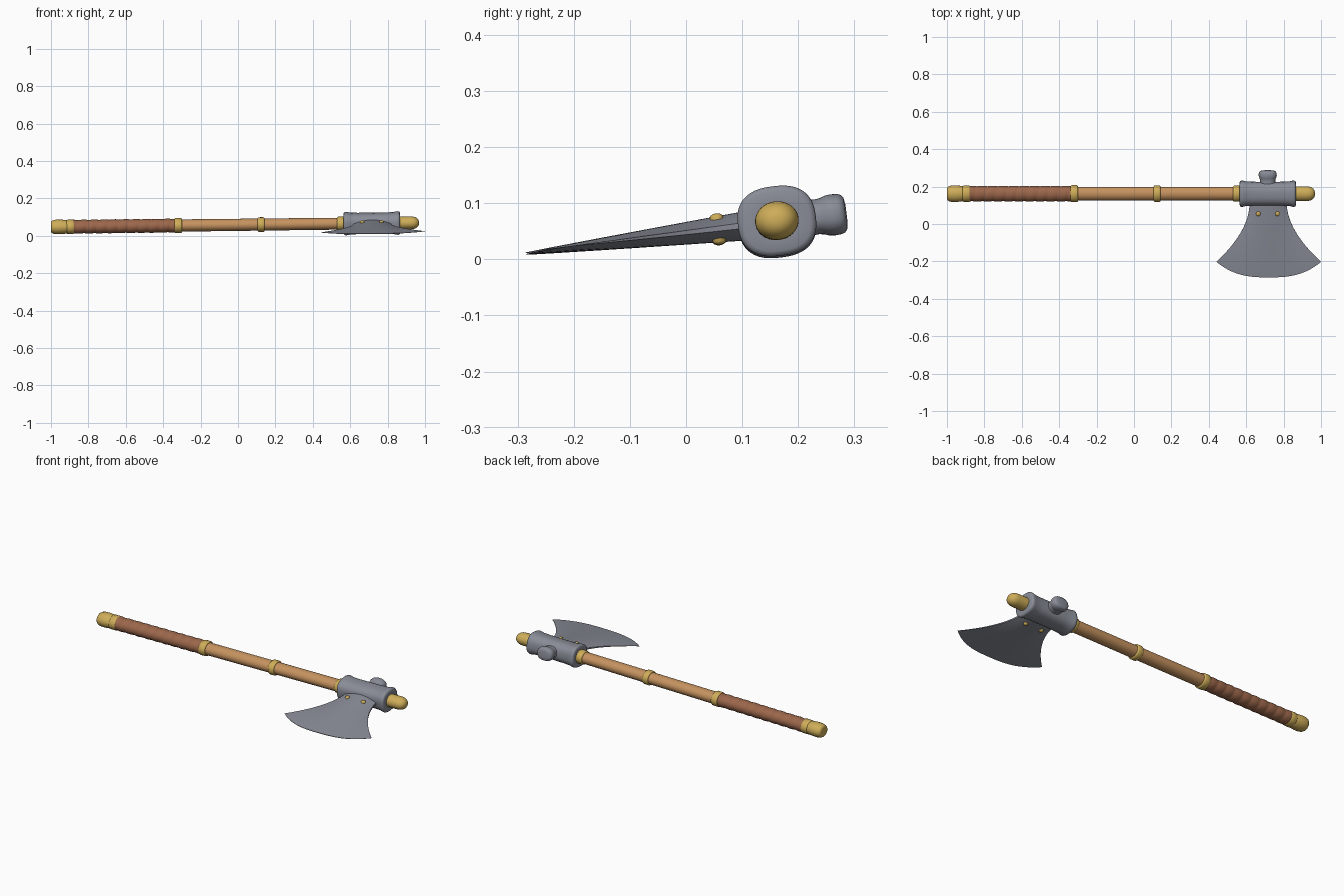
import bpy, math
from mathutils import Matrix, Vector

if "Cube" in bpy.data.objects:
    bpy.data.objects.remove(bpy.data.objects["Cube"])

def material(name, rgb):
    m = bpy.data.materials.new(name)
    m.diffuse_color = (*rgb, 1)
    m.use_nodes = True
    m.node_tree.nodes["Principled BSDF"].inputs["Base Color"].default_value = m.diffuse_color
    return m

GOLD = material("brass", (0.62, 0.42, 0.10))
WOOD = material("wood", (0.56, 0.29, 0.115))
LEATHER = material("leather", (0.33, 0.135, 0.07))
STEEL = material("steel", (0.25, 0.265, 0.31))

# The axe is built along x around its handle axis, then laid on the ground
LAY = (Matrix.Translation((0, 0.162, 0.0585)) @ Matrix.Rotation(-0.0115, 4, 'Y')
       @ Matrix.Rotation(math.radians(7.2), 4, 'X'))

def rings_object(name, rings, mat, angle=40):
    n = len(rings[0])
    verts = [LAY @ Vector(p) for r in rings for p in r]
    faces = []
    for i in range(len(rings) - 1):
        for j in range(n):
            k = (j + 1) % n
            faces.append((i*n + j, i*n + k, (i+1)*n + k, (i+1)*n + j))
    faces.append(tuple(reversed(range(n))))
    faces.append(tuple(range((len(rings)-1)*n, len(rings)*n)))
    me = bpy.data.meshes.new(name)
    me.from_pydata(verts, [], faces)
    me.materials.append(mat)
    ob = bpy.data.objects.new(name, me)
    bpy.context.collection.objects.link(ob)
    bpy.ops.object.select_all(action='DESELECT')
    ob.select_set(True)
    bpy.context.view_layer.objects.active = ob
    bpy.ops.object.mode_set(mode='EDIT')
    bpy.ops.mesh.select_all(action='SELECT')
    bpy.ops.mesh.normals_make_consistent(inside=False)
    bpy.ops.object.mode_set(mode='OBJECT')
    bpy.ops.object.shade_smooth_by_angle(angle=math.radians(angle))
    return ob

def lathe(name, profile, mat, ratio=0.88, power=2.0, segs=36, ripple=None,
          place=Matrix.Identity(4), angle=40):
    """Lofts (x, radius) stations; ratio squashes z, power squares the section."""
    rings = []
    for x, r in profile:
        ring = []
        for j in range(segs):
            a = 2 * math.pi * j / segs
            c, s = math.cos(a), math.sin(a)
            rr = r + (ripple(x, a) if ripple else 0)
            y = math.copysign(abs(c) ** (2/power), c) * rr
            z = math.copysign(abs(s) ** (2/power), s) * rr * ratio
            ring.append(place @ Vector((x, y, z)))
        rings.append(ring)
    return rings_object(name, rings, mat, angle)

def band(name, x0, x1, r):
    b = 0.006
    lathe(name, [(x0, r-b), (x0+b*0.4, r-b*0.3), (x0+b, r), (x1-b, r),
                 (x1-b*0.4, r-b*0.3), (x1, r-b)], GOLD, angle=50)

# Wooden handle
lathe("handle_shaft", [(-0.92, 0.038), (0.58, 0.036)], WOOD)

# Leather grip with a spiral wrap
def wrap(x, a):
    return 0.003 * abs(math.sin(math.pi * (x / 0.056 + a / (2*math.pi))))
lathe("leather_grip", [(-0.88 + 0.55*i/150, 0.0395) for i in range(151)], LEATHER,
      ripple=wrap, angle=60)

# Brass pommel, bands and collar
lathe("pommel_cap", [(-1.0, 0.025), (-0.998, 0.034), (-0.99, 0.040), (-0.975, 0.044),
                     (-0.95, 0.0445), (-0.925, 0.042), (-0.915, 0.040)], GOLD, angle=60)
band("pommel_band", -0.917, -0.875, 0.0435)
band("grip_band", -0.34, -0.30, 0.0455)
band("middle_band", 0.105, 0.142, 0.0445)
band("head_collar", 0.53, 0.575, 0.043)

# Brass tip beyond the head
tip = [(0.84, 0.039), (0.925, 0.039)]
tip += [(0.925 + 0.043*math.sin(t), 0.039*math.cos(t)**0.8)
        for t in (0.2, 0.45, 0.7, 0.95, 1.2, 1.4, 1.52)]
lathe("handle_tip", tip, GOLD, angle=60)

# Steel eye with flared lips
lathe("head_eye", [(0.565, 0.038), (0.565, 0.060), (0.568, 0.067), (0.575, 0.070),
                   (0.585, 0.069), (0.60, 0.065), (0.64, 0.0635), (0.715, 0.063),
                   (0.79, 0.0635), (0.83, 0.065), (0.845, 0.069), (0.856, 0.070),
                   (0.863, 0.067), (0.866, 0.060), (0.866, 0.038)],
      STEEL, ratio=0.89, power=2.5, segs=48, angle=50)

# Hammer poll on the back, lofted along y
turn = Matrix.Translation((0.715, 0, 0)) @ Matrix.Rotation(math.pi/2, 4, 'Z')
lathe("head_poll", [(0.03, 0.044), (0.06, 0.042), (0.072, 0.041), (0.082, 0.043),
                    (0.090, 0.047), (0.100, 0.0485), (0.112, 0.0475), (0.119, 0.044),
                    (0.123, 0.037), (0.125, 0.02)],
      STEEL, ratio=0.76, power=2.4, place=turn, angle=60)

# Flaring blade: lens sections widening toward a curved cutting edge
def blade_half(t):
    return 0.0245 * (1 - t) ** 0.9 + 0.0015

rings = []
COLS, ROWS = 28, 24
for i in range(-1, ROWS + 1):
    t = i / ROWS
    tc = max(t, 0)
    root = -0.058 if i >= 0 else -0.03
    half = 0.10 + 0.18 * tc ** 1.85
    upper, lower = [], []
    for j in range(COLS + 1):
        s = -math.cos(math.pi * j / COLS)
        y = root - tc * (0.309 + 0.084 * (1 - abs(s) ** 2.8))
        h = blade_half(tc) * (0.2 + 0.8 * (1 - s * s))
        x = 0.717 + 0.003 * tc + s * half
        upper.append((x, y, h))
        lower.append((x, y, -h))
    rings.append(upper + lower[::-1])
rings_object("axe_blade", rings, STEEL, 35)

# Brass rivets on both faces of the blade
for side in (1, -1):
    for k, x in enumerate((0.665, 0.767)):
        up = Matrix.Translation((x, -0.106, 0)) @ Matrix.Rotation(-side*math.pi/2, 4, 'Y')
        lathe(f"rivet_{'top' if side > 0 else 'bottom'}_{k+1}",
              [(0.01, 0.012), (0.0225, 0.012), (0.025, 0.010), (0.0275, 0.005), (0.028, 0.001)],
              GOLD, ratio=1, segs=16, place=up)
